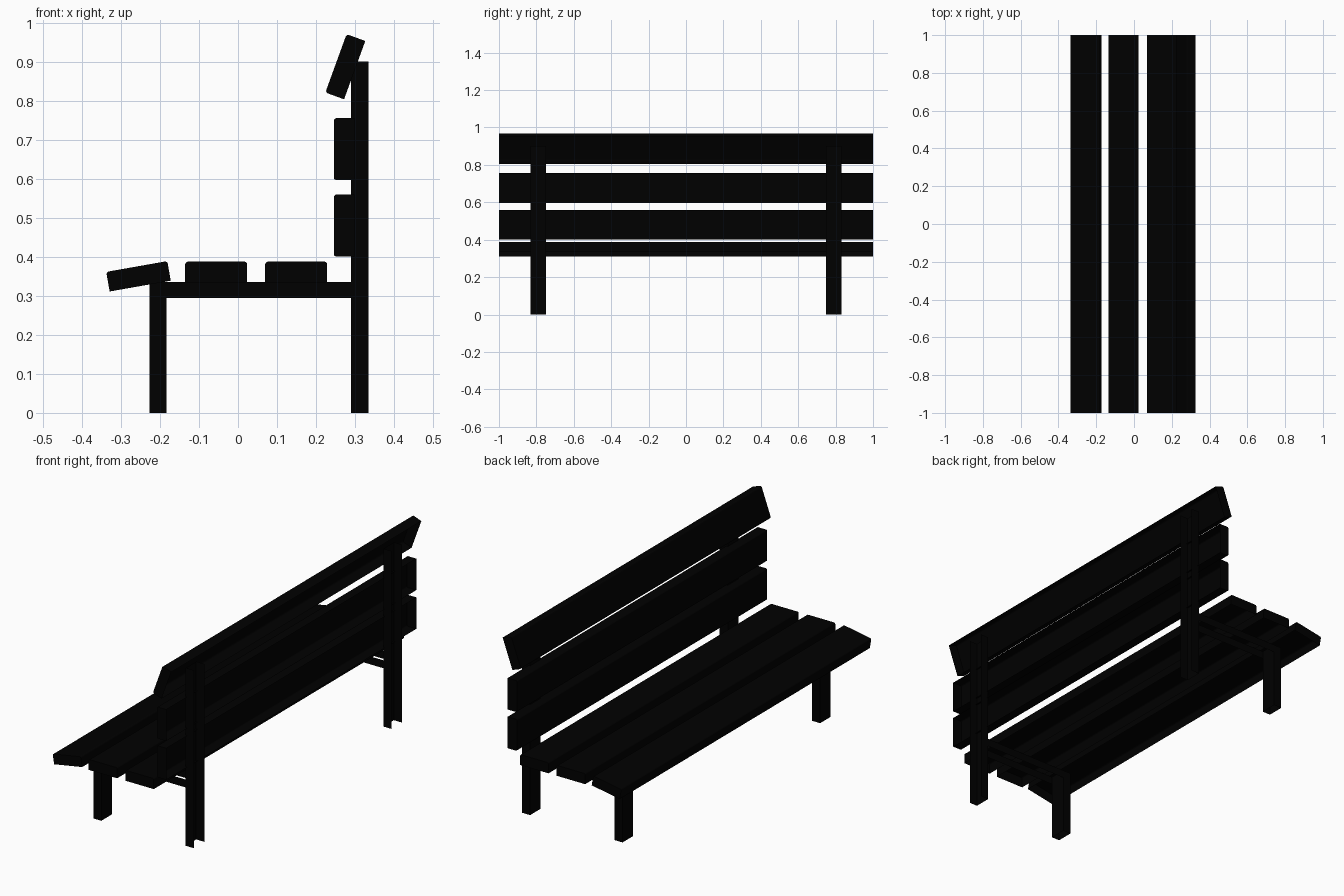
import bpy, bmesh
from math import radians, sin, cos, pi

if "Cube" in bpy.data.objects:
    bpy.data.objects.remove(bpy.data.objects["Cube"])

black = bpy.data.materials.new("black_paint")
black.diffuse_color = (0.0, 0.0, 0.0, 1)
black.use_nodes = True
black.node_tree.nodes["Principled BSDF"].inputs["Base Color"].default_value = black.diffuse_color


def sweep(name, pts, vec, closed=True, caps=False):
    # straight sweep of a profile; open profiles give thin sheet metal
    bm = bmesh.new()
    v0 = [bm.verts.new(p) for p in pts]
    v1 = [bm.verts.new([a + b for a, b in zip(p, vec)]) for p in pts]
    n = len(pts)
    for i in range(n if closed else n - 1):
        j = (i + 1) % n
        bm.faces.new((v0[i], v0[j], v1[j], v1[i]))
    if caps:
        bm.faces.new(v0[::-1])
        bm.faces.new(v1)
    me = bpy.data.meshes.new(name)
    bm.to_mesh(me)
    bm.free()
    me.materials.append(black)
    ob = bpy.data.objects.new(name, me)
    bpy.context.collection.objects.link(ob)
    return ob


def slat(name, cx, cz, angle, w=0.159, t=0.053, r=0.007):
    # plank shell: open underside, rounded edges on the face that is sat on
    prof = [(w / 2, -t / 2)]
    for sx, angles in ((1, (0, 30, 60, 90)), (-1, (90, 60, 30, 0))):
        for d in angles:
            a = radians(d)
            prof.append((sx * (w / 2 - r + r * cos(a)), t / 2 - r + r * sin(a)))
    prof.append((-w / 2, -t / 2))
    c, s = cos(radians(angle)), sin(radians(angle))
    pts = [(cx + u * c - v * s, -1, cz + u * s + v * c) for u, v in prof]
    return sweep(name, pts, (0, 2, 0), closed=False, caps=True)


# Seat planks, the front one tipped down
slat("seat_slat_front", -0.255, 0.350, 10, t=0.051)
slat("seat_slat_middle", -0.056, 0.361, 0)
slat("seat_slat_rear", 0.149, 0.361, 0)

# Backrest planks, the top one leaning back
slat("back_slat_lower", 0.272, 0.480, 90)
slat("back_slat_middle", 0.272, 0.676, 90)
slat("back_slat_top", 0.275, 0.887, 70, t=0.051)

# End frames in thin sheet metal
for side, y in (("near", -0.79), ("far", 0.79)):
    a, b = y - 0.042, y + 0.042
    # Front leg: square tube
    x0, x1 = -0.227, -0.183
    sweep("front_leg_" + side, [(x0, a, 0), (x1, a, 0), (x1, b, 0), (x0, b, 0)], (0, 0, 0.335))
    # Rear post: channel open to the back
    x0, x1 = 0.29, 0.335
    sweep("rear_post_" + side, [(x1, b, 0), (x0, b, 0), (x0, a, 0), (x1, a, 0)],
          (0, 0, 0.9), closed=False)
    # Paired seat rails
    for part, yy in (("outer", a), ("inner", b)):
        sweep(f"seat_rail_{part}_{side}", [(-0.183, yy, 0.295), (0.29, yy, 0.295)],
              (0, 0, 0.04), closed=False)
